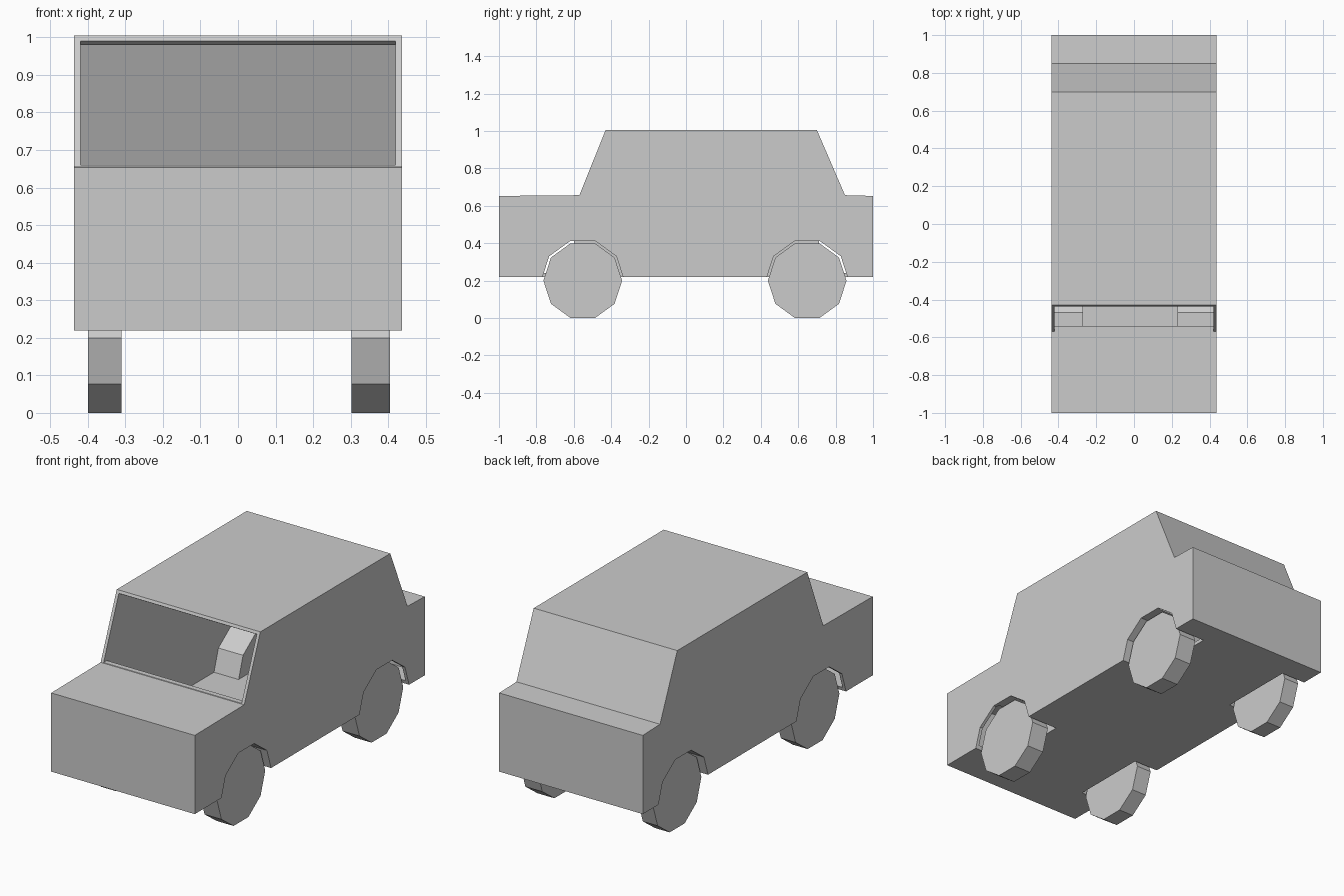
import bpy, bmesh, math

if "Cube" in bpy.data.objects:
    bpy.data.objects.remove(bpy.data.objects["Cube"])

AXLES = (-0.552, 0.648)   # wheel centres along y
HUB_Z = 0.2


def prism(name, profile, x0, x1):
    """Extrude a (y, z) profile from x0 to x1."""
    bm = bmesh.new()
    face = bm.faces.new([bm.verts.new((x0, y, z)) for y, z in profile])
    ext = bmesh.ops.extrude_face_region(bm, geom=[face])
    moved = [v for v in ext["geom"] if isinstance(v, bmesh.types.BMVert)]
    bmesh.ops.translate(bm, verts=moved, vec=(x1 - x0, 0, 0))
    bmesh.ops.recalc_face_normals(bm, faces=bm.faces)
    me = bpy.data.meshes.new(name)
    bm.to_mesh(me)
    bm.free()
    ob = bpy.data.objects.new(name, me)
    bpy.context.collection.objects.link(ob)
    return ob


def decagon(y, r):
    return [(y + r * math.cos(i * math.pi / 5), HUB_Z + r * math.sin(i * math.pi / 5))
            for i in range(10)]


def cut(target, cutter):
    """Subtract the cutter, then remove it."""
    mod = target.modifiers.new("cut", 'BOOLEAN')
    mod.operation = 'DIFFERENCE'
    mod.solver = 'EXACT'
    mod.object = cutter
    cutter.hide_render = True
    bpy.context.view_layer.objects.active = target
    bpy.ops.object.modifier_apply(modifier=mod.name)
    bpy.data.objects.remove(cutter)


# Body silhouette
body = prism("body", [(-1, 0.22), (-1, 0.653), (-0.57, 0.657), (-0.43, 1.005),
                      (0.70, 1.005), (0.85, 0.657), (1, 0.653), (1, 0.22)], -0.437, 0.437)

# Cabin hollow, open at the windscreen; wheel housings stay standing inside it
cabin = prism("cabin_cutter", [(-0.54, 0.24), (-0.54, 0.66), (-0.62, 0.66), (-0.62, 0.99),
                               (-0.436, 0.99), (-0.42, 0.98), (0.685, 0.98), (0.82, 0.66),
                               (0.69, 0.64), (0.69, 0.24)], -0.42, 0.42)
for y in AXLES:
    for x0, x1 in ((-0.5, -0.27), (0.23, 0.5)):
        cut(cabin, prism("housing_cutter", decagon(y, 0.27), x0, x1))
cut(body, cabin)

# Hollow bonnet and boot
for y0, y1 in ((-0.98, -0.60), (0.71, 0.98)):
    cut(body, prism("bay_cutter", [(y0, 0.24), (y0, 0.63), (y1, 0.63), (y1, 0.24)], -0.42, 0.42))

# Wheel arches
for y in AXLES:
    for x0, x1 in ((-0.5, -0.29), (0.25, 0.5)):
        cut(body, prism("arch_cutter", decagon(y, 0.222), x0, x1))

# Wheels
for end, y in zip(("front", "rear"), AXLES):
    for side, x0, x1 in (("left", -0.40, -0.31), ("right", 0.302, 0.405)):
        prism(f"{end}_{side}_wheel", decagon(y, 0.2103), x0, x1)
